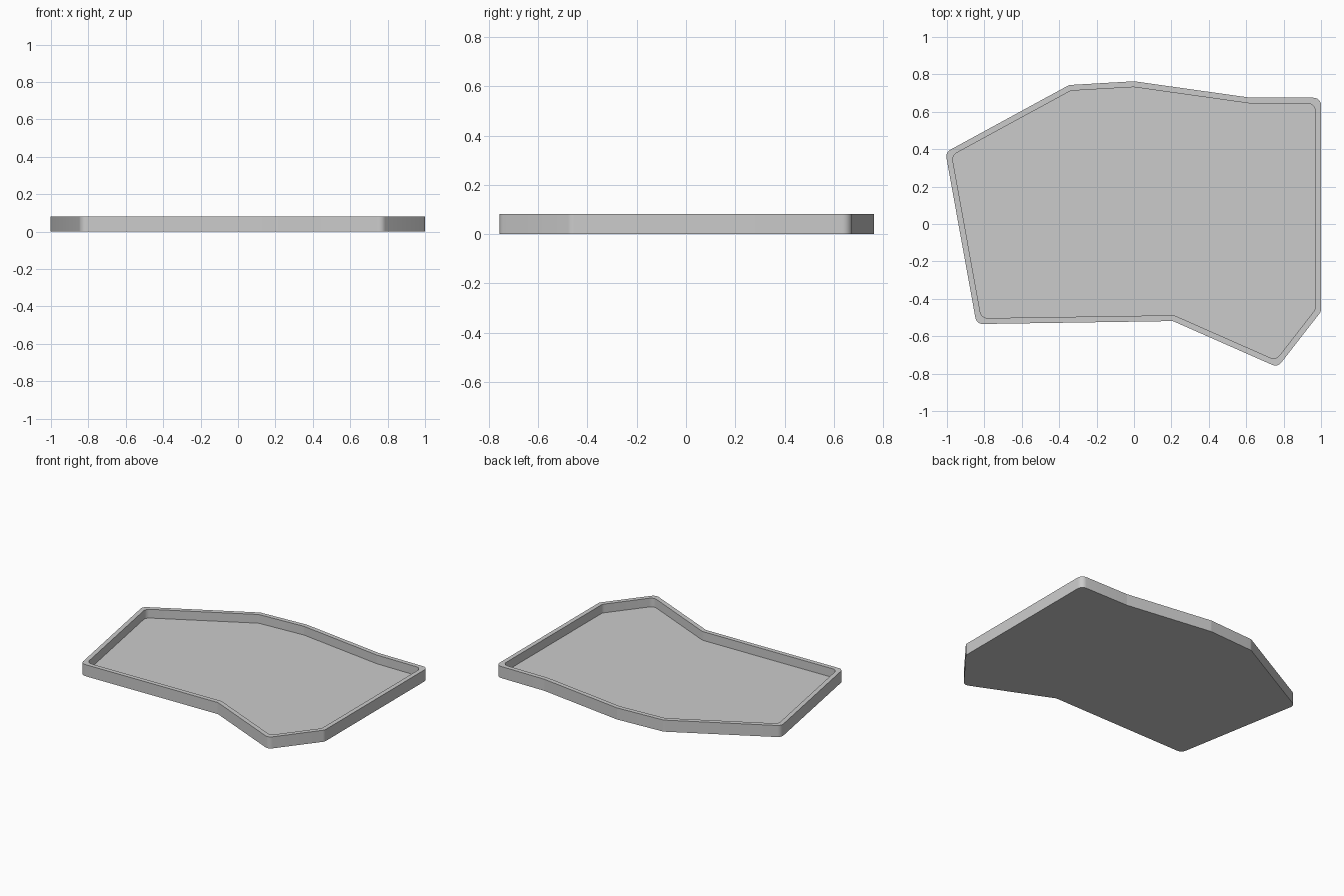
import bpy
import bmesh
import math
from mathutils import Vector

cube = bpy.data.objects.get("Cube")
if cube:
    bpy.data.objects.remove(cube, do_unlink=True)

HEIGHT, FLOOR, WALL, RADIUS, STEPS = 0.081, 0.02, 0.031, 0.04, 6

# Sharp corners of the tray outline, counter-clockwise
CORNERS = [Vector(p) for p in (
    (-0.842, -0.535), (0.208, -0.519), (0.768, -0.766), (1.0, -0.468), (1.0, 0.675),
    (0.625, 0.675), (0.0, 0.763), (-0.347, 0.743), (-1.008, 0.383))]


def neighbours(points):
    for i, p in enumerate(points):
        yield points[i - 1], p, points[(i + 1) % len(points)]


def inset(points, width):
    """Move every edge inwards by the wall width."""
    result = []
    for a, p, b in neighbours(points):
        d1, d2 = (p - a).normalized(), (b - p).normalized()
        n1, n2 = Vector((-d1.y, d1.x)), Vector((-d2.y, d2.x))
        result.append(p + (n1 + n2) * width / (1 + n1.dot(n2)))
    return result


def rounded(points, radius):
    """Replace every corner by a circular arc."""
    result = []
    for a, p, b in neighbours(points):
        u, v = (a - p).normalized(), (b - p).normalized()
        half = u.angle(v) / 2
        centre = p + (u + v).normalized() * radius / math.sin(half)
        start = p + u * radius / math.tan(half) - centre
        end = p + v * radius / math.tan(half) - centre
        for i in range(STEPS + 1):
            t = i / STEPS
            ray = start.lerp(end, t).normalized()
            sweep = math.pi - 2 * half
            ray = (start * math.sin((1 - t) * sweep) + end * math.sin(t * sweep)) / math.sin(sweep)
            result.append(centre + ray)
    return result


# Tray: floor, upright walls and flat rim as one solid
outer = rounded(CORNERS, RADIUS)
inner = rounded(inset(CORNERS, WALL), RADIUS)
bm = bmesh.new()
rings = [[bm.verts.new((p.x, p.y, z)) for p in outline]
         for outline, z in ((outer, 0), (outer, HEIGHT), (inner, HEIGHT), (inner, FLOOR))]
for low, high in zip(rings, rings[1:]):
    for i in range(len(low)):
        bm.faces.new((low[i - 1], low[i], high[i], high[i - 1]))
bm.faces.new(rings[0][::-1])
bm.faces.new(rings[-1])
bmesh.ops.recalc_face_normals(bm, faces=bm.faces[:])
mesh = bpy.data.meshes.new("tray")
bm.to_mesh(mesh)
bm.free()
tray = bpy.data.objects.new("tray", mesh)
bpy.context.collection.objects.link(tray)

# Plain grey finish
grey = bpy.data.materials.new("plain grey")
grey.use_nodes = True
colour = (0.6, 0.6, 0.6, 1)
grey.diffuse_color = colour
grey.node_tree.nodes["Principled BSDF"].inputs["Base Color"].default_value = colour
mesh.materials.append(grey)

# Smooth corners, crisp rim
bpy.context.view_layer.objects.active = tray
tray.select_set(True)
bpy.ops.object.shade_smooth_by_angle(angle=math.radians(30))
